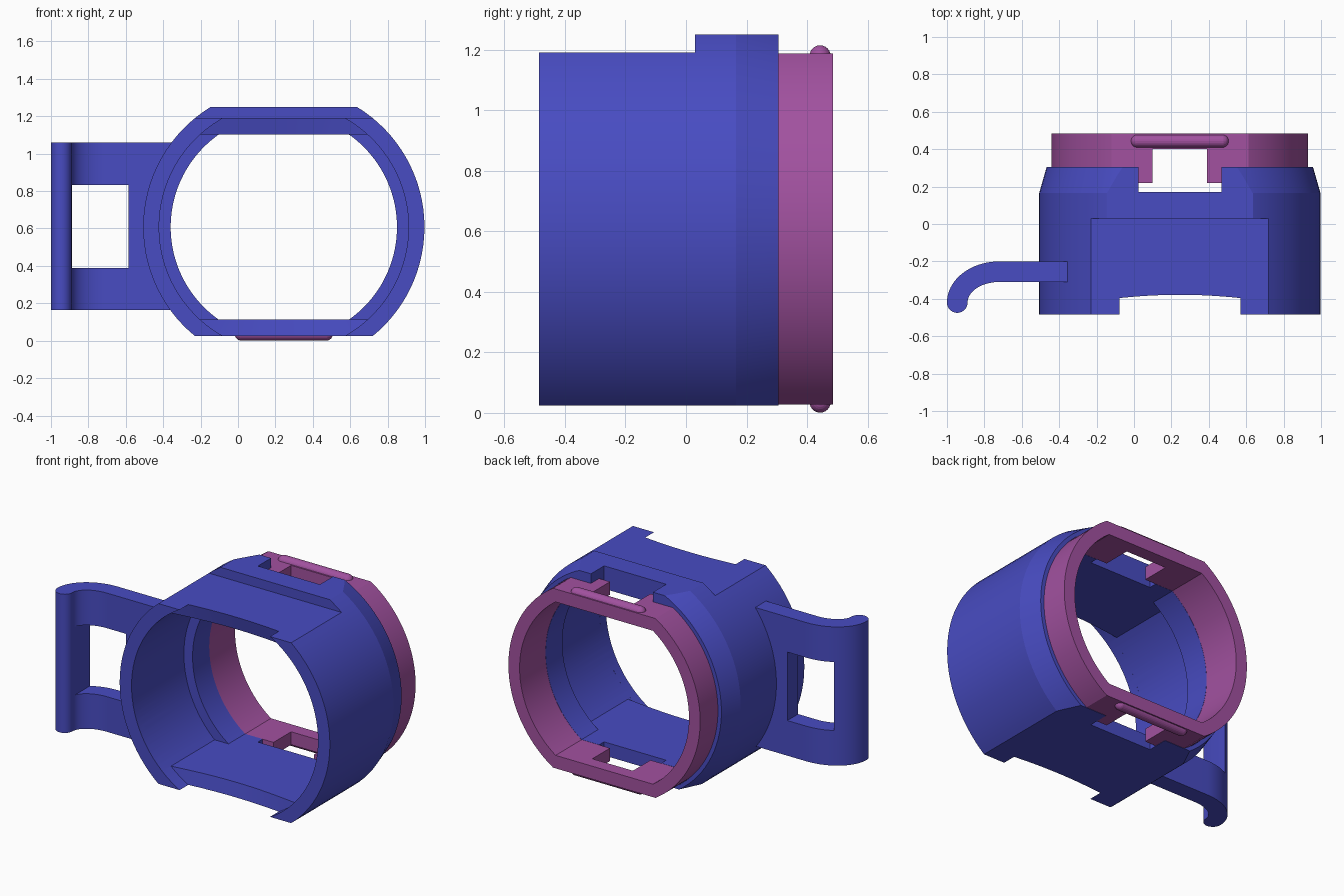
import bpy, bmesh
from math import sin, cos, asin, pi, radians

if "Cube" in bpy.data.objects:
    bpy.data.objects.remove(bpy.data.objects["Cube"])

CX, CZ = 0.245, 0.6075      # axis of the housing
FLAT, RAISED = 0.583, 0.643  # heights of the flats above the axis


def material(name, rgb):
    mat = bpy.data.materials.new(name)
    mat.use_nodes = True
    mat.diffuse_color = (*rgb, 1)
    mat.node_tree.nodes["Principled BSDF"].inputs["Base Color"].default_value = (*rgb, 1)
    return mat


blue = material("blue plastic", (0.065, 0.072, 0.54))
purple = material("purple plastic", (0.36, 0.083, 0.35))


def finish(name, bm, mat=None):
    bmesh.ops.recalc_face_normals(bm, faces=bm.faces)
    mesh = bpy.data.meshes.new(name)
    bm.to_mesh(mesh)
    bm.free()
    obj = bpy.data.objects.new(name, mesh)
    bpy.context.collection.objects.link(obj)
    if mat:
        mesh.materials.append(mat)
    return obj


def loft(name, sections, mat=None):
    """Closed solid through loops with equal point counts."""
    bm = bmesh.new()
    rings = [[bm.verts.new(p) for p in s] for s in sections]
    n = len(rings[0])
    for a, b in zip(rings, rings[1:]):
        for i in range(n):
            j = (i + 1) % n
            bm.faces.new((a[i], a[j], b[j], b[i]))
    bm.faces.new(rings[0])
    bm.faces.new(rings[-1])
    return finish(name, bm, mat)


def circle(y, r, flat=None, n=48):
    """Circle around the axis, optionally cut flat above and below."""
    top = asin(flat / r) if flat else pi / 2 - pi / (2 * n)
    half = [-top + 2 * top * i / n for i in range(n + 1)]
    right = [(CX + r * cos(a), y, CZ + r * sin(a)) for a in half]
    left = [(CX - r * cos(a), y, CZ + r * sin(a)) for a in reversed(half)]
    return right + left


def box(x0, x1, y0, y1, z0, z1):
    return loft("cutter", [[(x0, y0, z), (x1, y0, z), (x1, y1, z), (x0, y1, z)]
                           for z in (z0, z1)])


def cut(obj, cutters):
    bpy.context.view_layer.objects.active = obj
    for c in cutters:
        c.hide_render = True
        mod = obj.modifiers.new("cut", 'BOOLEAN')
        mod.operation = 'DIFFERENCE'
        mod.solver = 'EXACT'
        mod.object = c
        bpy.ops.object.modifier_apply(modifier=mod.name)
        bpy.data.objects.remove(c)


def smooth(obj):
    bpy.ops.object.select_all(action='DESELECT')
    obj.select_set(True)
    bpy.context.view_layer.objects.active = obj
    bpy.ops.object.shade_smooth_by_angle(angle=radians(12))


# Housing: tapered drum with flats, a raised rear deck and a stepped bore
housing = loft("housing", [circle(-0.485, 0.752), circle(0.165, 0.752),
                           circle(0.305, 0.712)], blue)
cut(housing, [
    box(-1, 2, -1, 0.03, CZ + FLAT, 2),
    box(-1, 2, -1, 1, CZ + RAISED, 2),
    box(-1, 2, -1, 1, -1, CZ - FLAT),
    # round front mouth with a dished end
    loft("cutter", [circle(-0.6, 0.667), circle(-0.396, 0.667), circle(-0.36, 0.495)]),
    # main bore, rear lip and seat for the ring
    loft("cutter", [circle(-0.42, 0.667, 0.495), circle(0.05, 0.667, 0.495)]),
    loft("cutter", [circle(0.0, 0.605, 0.495), circle(0.26, 0.605, 0.495)]),
    loft("cutter", [circle(0.22, 0.687, 0.581), circle(0.4, 0.687, 0.581)]),
    # latch windows, above and below
    box(CX - 0.222, CX + 0.222, 0.17, 0.5, -1, 2),
])
smooth(housing)

# Rear ring with flats and latch notches
ring = loft("rear_ring", [circle(0.22, 0.686, 0.58), circle(0.485, 0.686, 0.58)], purple)
cut(ring, [
    loft("cutter", [circle(0.0, 0.606, 0.496), circle(0.7, 0.606, 0.496)]),
    box(CX - 0.145, CX + 0.145, 0.1, 0.4, -1, 2),
])
smooth(ring)

# Rounded catch ridges on both flats of the ring
for side, label in ((1, "top"), (-1, "bottom")):
    bm = bmesh.new()
    bmesh.ops.create_uvsphere(bm, u_segments=24, v_segments=13, radius=0.035)
    for v in bm.verts:
        x, y, z = v.co
        v.co = (CX + z + (0.227 if z > 0 else -0.227), 0.443 + y, CZ + side * 0.572 + x)
    smooth(finish(label + "_catch_ridge", bm, purple))


# Hooked side handle
def arc(cx, cy, rx, ry, a0, a1, n=20):
    angles = [radians(a0 + (a1 - a0) * i / n) for i in range(n + 1)]
    return [(cx + rx * cos(a), cy + ry * sin(a)) for a in angles]


outline = [(-0.32, -0.2)]
outline += arc(-0.72, -0.42, 0.28, 0.22, 90, 180)
outline += arc(-0.945, -0.42, 0.055, 0.055, 180, 360)[1:-1]
outline += arc(-0.72, -0.42, 0.17, 0.11, 180, 90)
outline += [(-0.32, -0.31)]
handle = loft("side_handle", [[(x, y, z) for x, y in outline] for z in (0.163, 1.06)], blue)
cut(handle, [
    loft("cutter", [circle(-0.6, 0.7), circle(0.2, 0.7)]),
    box(-0.888, -0.585, -0.7, 0.1, 0.39, 0.833),
])
smooth(handle)
